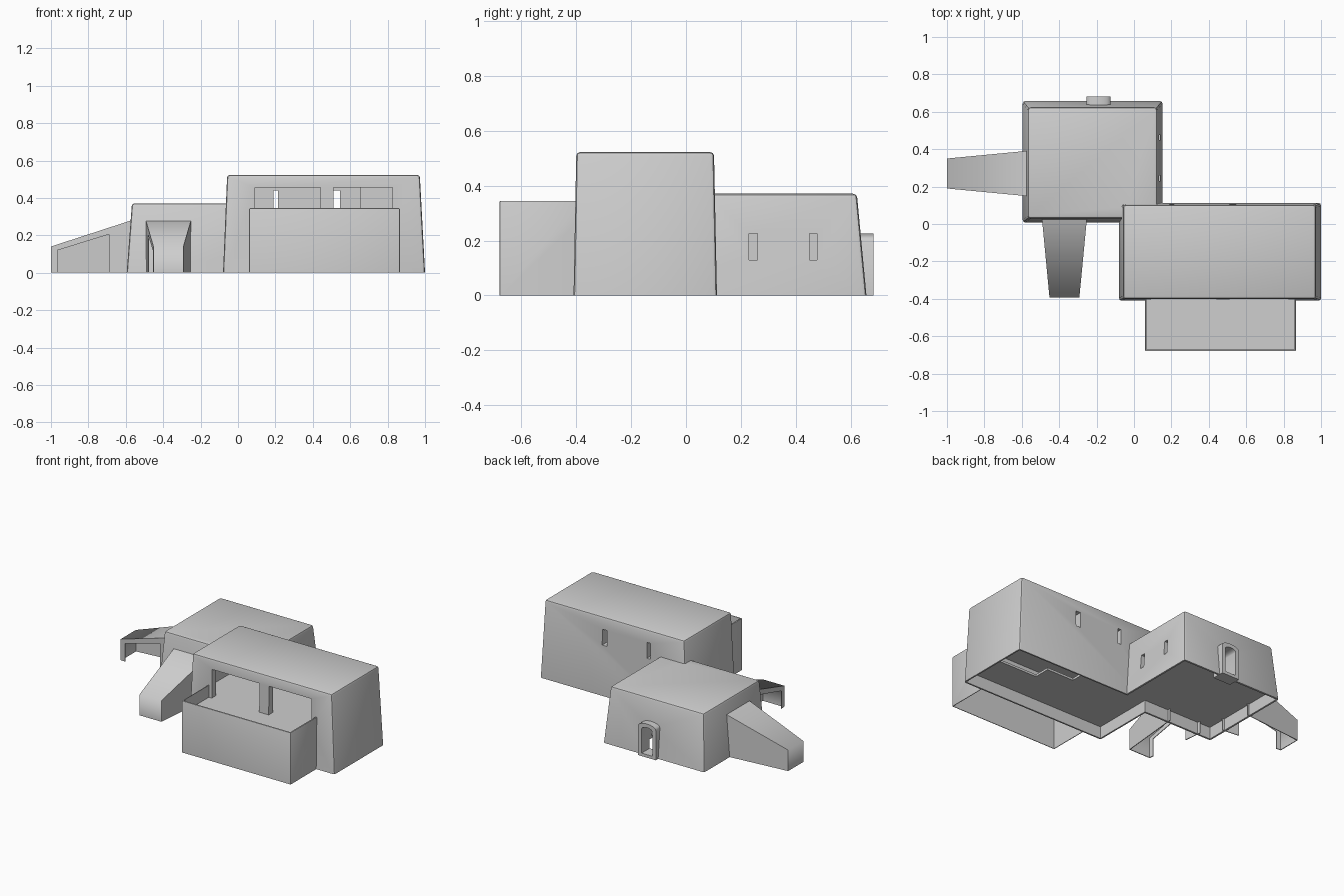
import bpy, bmesh, math
from mathutils import Vector

cube = bpy.data.objects.get("Cube")
if cube:
    bpy.data.objects.remove(cube, do_unlink=True)

plaster = bpy.data.materials.new("pale_grey_plaster")
plaster.use_nodes = True
plaster.diffuse_color = (0.62, 0.62, 0.62, 1)
shader = plaster.node_tree.nodes["Principled BSDF"]
shader.inputs["Base Color"].default_value = plaster.diffuse_color
shader.inputs["Roughness"].default_value = 0.9


def loft(name, ring_a, ring_b, bevel=0):
    """Closed solid between two matching rings of points."""
    bm = bmesh.new()
    a = [bm.verts.new(p) for p in ring_a]
    b = [bm.verts.new(p) for p in ring_b]
    n = len(a)
    bm.faces.new(a)
    bm.faces.new(b)
    for i in range(n):
        j = (i + 1) % n
        bm.faces.new((a[i], a[j], b[j], b[i]))
    bmesh.ops.recalc_face_normals(bm, faces=bm.faces)
    if bevel:
        edges = [e for e in bm.edges if max(v.co.z for v in e.verts) > 0.01]
        bmesh.ops.bevel(bm, geom=edges, offset=bevel, segments=2,
                        profile=0.5, affect='EDGES')
    mesh = bpy.data.meshes.new(name)
    bm.to_mesh(mesh)
    bm.free()
    mesh.materials.append(plaster)
    obj = bpy.data.objects.new(name, mesh)
    bpy.context.collection.objects.link(obj)
    return obj


def rect(x0, x1, y0, y1, z):
    return [(x0, y0, z), (x1, y0, z), (x1, y1, z), (x0, y1, z)]


def box(name, x0, x1, y0, y1, z0, z1, bevel=0):
    return loft(name, rect(x0, x1, y0, y1, z0), rect(x0, x1, y0, y1, z1), bevel)


def slab(name, profile, y0, y1):
    """Profile in x and z, extruded along y."""
    return loft(name, [(x, y0, z) for x, z in profile],
                [(x, y1, z) for x, z in profile])


def boolean(target, tool):
    mod = target.modifiers.new("boolean", 'BOOLEAN')
    mod.operation = 'DIFFERENCE'
    mod.solver = 'EXACT'
    mod.object = tool
    bpy.context.view_layer.update()
    bpy.context.view_layer.objects.active = target
    bpy.ops.object.modifier_apply(modifier=mod.name)
    bpy.data.objects.remove(tool, do_unlink=True)


def cut_box(target, *bounds):
    boolean(target, box("cutter", *bounds))


def arch(x0, x1, z0, shoulder, top):
    """Doorway outline with a shallow rounded head."""
    mid, half = (x0 + x1) / 2, (x1 - x0) / 2
    head = [(mid + half * math.cos(t * math.pi / 8),
             shoulder + (top - shoulder) * math.sin(t * math.pi / 8))
            for t in range(9)]
    return [(x0, z0), (x1, z0)] + head


BASE = 0.08      # underside of the ground floors
GROUND = 0.095   # top of the ground floors
FLOOR = 0.265    # top of the upper floor

# Tall hall with an upper room, two wide front openings and rear slits
hall = loft("tall_hall", rect(-0.08, 1.0, -0.41, 0.113, 0),
            rect(-0.058, 0.972, -0.4, 0.102, 0.523), 0.014)
room = box("cutter", -0.02, 0.93, -0.36, 0.06, FLOOR, 0.48)
cut_box(room, 0.655, 1.0, -0.08, 0.1, 0, 1)
boolean(hall, room)
for x0, x1 in ((0.09, 0.44), (0.51, 0.825)):
    cut_box(hall, x0, x1, -0.5, -0.34, FLOOR, 0.455)
for x0, x1 in ((0.19, 0.215), (0.51, 0.545)):
    cut_box(hall, x0, x1, 0.04, 0.2, 0.335, 0.44)

# Lower room of the hall and the stepped stairwell through its floor
cut_box(hall, -0.02, 0.95, -0.36, 0.07, GROUND, FLOOR - 0.015)
cut_box(hall, 0.62, 0.94, -0.185, 0.06, 0, GROUND + 0.02)
cut_box(hall, 0.42, 0.64, -0.075, 0.05, 0, GROUND + 0.02)

# Terrace: thin walls around a raised floor, open underneath
terrace = box("terrace", 0.06, 0.865, -0.68, -0.38, 0, 0.345, 0.005)
cut_box(terrace, 0.068, 0.857, -0.672, -0.3, FLOOR, 0.5)
cut_box(terrace, 0.064, 0.861, -0.676, -0.3, -0.1, FLOOR - 0.006)
cut_box(terrace, 0, 1, -0.405, -0.3, -0.1, FLOOR - 0.006)

# Low house with a room and side slits; its inner corner stops at the hall
house = loft("low_house", rect(-0.595, 0.152, 0.008, 0.658, 0),
             rect(-0.567, 0.123, 0.03, 0.623, 0.371), 0.014)
cut_box(house, -0.53, 0.08, 0.07, 0.58, GROUND, 0.32)
cut_box(house, -0.04, 0.3, -0.1, 0.09, -0.1, 1)
for y0, y1 in ((0.23, 0.26), (0.45, 0.477)):
    cut_box(house, 0.06, 0.3, y0, y1, 0.13, 0.225)

# Walls stand below the raised floors, forming one open hollow underneath
for target in (hall, house):
    cut_box(target, -0.07, 0.99, -0.4, 0.103, -0.1, BASE)
    cut_box(target, -0.583, 0.14, 0.02, 0.645, -0.1, BASE)

# Rear door surround, cut through together with the wall
surround = slab("door_surround", arch(-0.255, -0.125, 0, 0.2, 0.225), 0.60, 0.683)
for target in (surround, house):
    boolean(target, slab("cutter", arch(-0.23, -0.15, 0.02, 0.18, 0.2), 0.55, 0.8))


def entry_points(end, half, z, base=0):
    """Cross-section of an entry passage at a given x."""
    return [(end, 0.27 - half, base), (end, 0.27 + half, base),
            (end, 0.27 + half, z), (end, 0.27 - half, z)]


def make_entry(name):
    """Thin tapering passage with a sloping roof and an opening in one side."""
    entry = loft(name, entry_points(-1.0, 0.08, 0.14),
                 entry_points(-0.57, 0.121, 0.28))
    hollow = loft("cutter", entry_points(-0.995, 0.0755, 0.136, -0.1),
                  entry_points(-0.5, 0.1228, 0.297, -0.1))
    boolean(entry, hollow)
    side = [(-0.965, -0.1), (-0.69, -0.1), (-0.69, 0.205), (-0.965, 0.12)]
    boolean(entry, slab("cutter", side, 0.1, 0.25))
    return entry


# Side entry, and a front entry mirrored across the diagonal
side_entry = make_entry("side_entry")
front_entry = make_entry("front_entry")
for v in front_entry.data.vertices:
    x, y, z = v.co
    v.co = Vector((y - 0.642, x + 0.608, z))
front_entry.data.flip_normals()


def shade(parts, degrees):
    bpy.ops.object.select_all(action='DESELECT')
    for part in parts:
        part.select_set(True)
    bpy.context.view_layer.objects.active = parts[0]
    bpy.ops.object.shade_smooth_by_angle(angle=math.radians(degrees))


# Soft plaster shading with crisp openings; entry roofs blend into their ends
shade((hall, terrace, house, surround), 35)
shade((side_entry, front_entry), 75)
